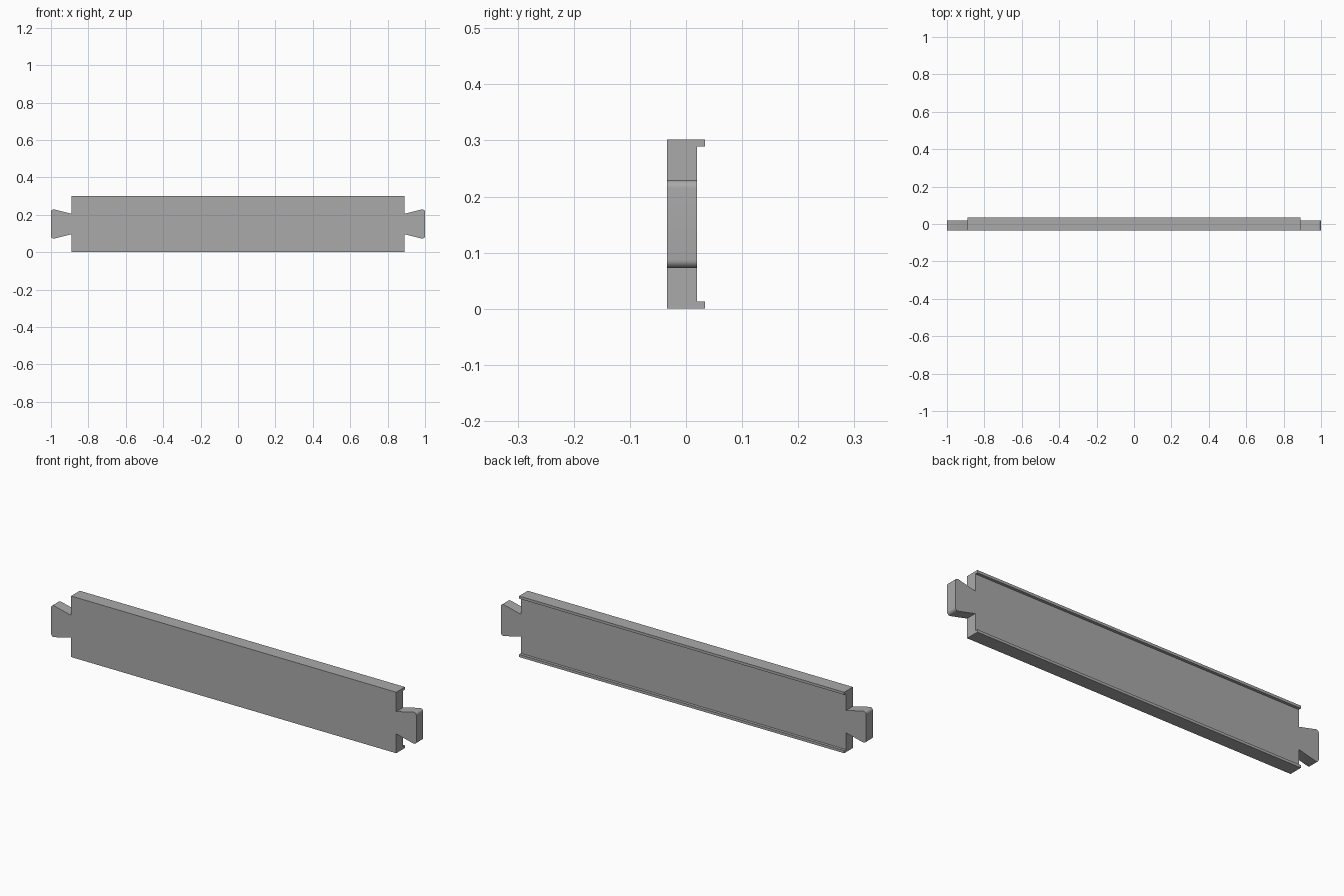
import bpy, bmesh, math
from mathutils import Vector

cube = bpy.data.objects.get("Cube")
if cube:
    bpy.data.objects.remove(cube, do_unlink=True)

H, MID = 0.302, 0.151            # plank height and mid line
BODY, TIP = 0.89, 1.0            # half lengths without and with the tabs
FRONT, BACK, LIP = -0.034, 0.02, 0.034
LIP_H = 0.013
NECK, FLARE, R = 0.055, 0.078, 0.014   # tab half heights, corner radius

grey = bpy.data.materials.new("plain grey")
grey.use_nodes = True
colour = (0.4, 0.4, 0.4, 1)
grey.diffuse_color = colour
grey.node_tree.nodes["Principled BSDF"].inputs["Base Color"].default_value = colour


def extrude(name, points, offset):
    """Solid made by sweeping a closed outline along a vector."""
    bm = bmesh.new()
    face = bm.faces.new([bm.verts.new(p) for p in points])
    swept = bmesh.ops.extrude_face_region(bm, geom=[face])["geom"]
    bmesh.ops.translate(bm, vec=offset,
                        verts=[g for g in swept if isinstance(g, bmesh.types.BMVert)])
    bmesh.ops.recalc_face_normals(bm, faces=bm.faces)
    mesh = bpy.data.meshes.new(name)
    bm.to_mesh(mesh)
    bm.free()
    mesh.materials.append(grey)
    obj = bpy.data.objects.new(name, mesh)
    bpy.context.collection.objects.link(obj)
    return obj


# Channel section: flat front, a thin lip along the top and bottom of the back
section = [(FRONT, 0), (LIP, 0), (LIP, LIP_H), (BACK, LIP_H),
           (BACK, H - LIP_H), (LIP, H - LIP_H), (LIP, H), (FRONT, H)]
plank = extrude("plank_with_end_tabs", [(-1.1, y, z) for y, z in section], (2.2, 0, 0))

# Upper right quarter of the outline, with a rounded dovetail corner
slope = math.atan2(FLARE - NECK, TIP - BODY)
centre = Vector((TIP - R, FLARE - R))
arc = [centre + R * Vector((math.cos(a), math.sin(a)))
       for a in [i / 8 * (math.pi / 2 + slope) for i in range(9)]]
quarter = [(p.x, p.y) for p in arc] + [(BODY, NECK), (BODY, 0.3)]
right = [(x, -z) for x, z in reversed(quarter)] + quarter
outline = right + [(-x, -z) for x, z in right]
cutter = extrude("outline_cutter", [(x, -0.1, z + MID) for x, z in outline], (0, 0.2, 0))
cutter.hide_render = True

# Trim the channel to the outline
trim = plank.modifiers.new("trim", "BOOLEAN")
trim.operation = "INTERSECT"
trim.solver = "EXACT"
trim.object = cutter
bpy.ops.object.select_all(action="DESELECT")
bpy.context.view_layer.objects.active = plank
plank.select_set(True)
bpy.ops.object.modifier_apply(modifier="trim")
bpy.data.objects.remove(cutter, do_unlink=True)
bpy.ops.object.shade_smooth_by_angle(angle=math.radians(30))
